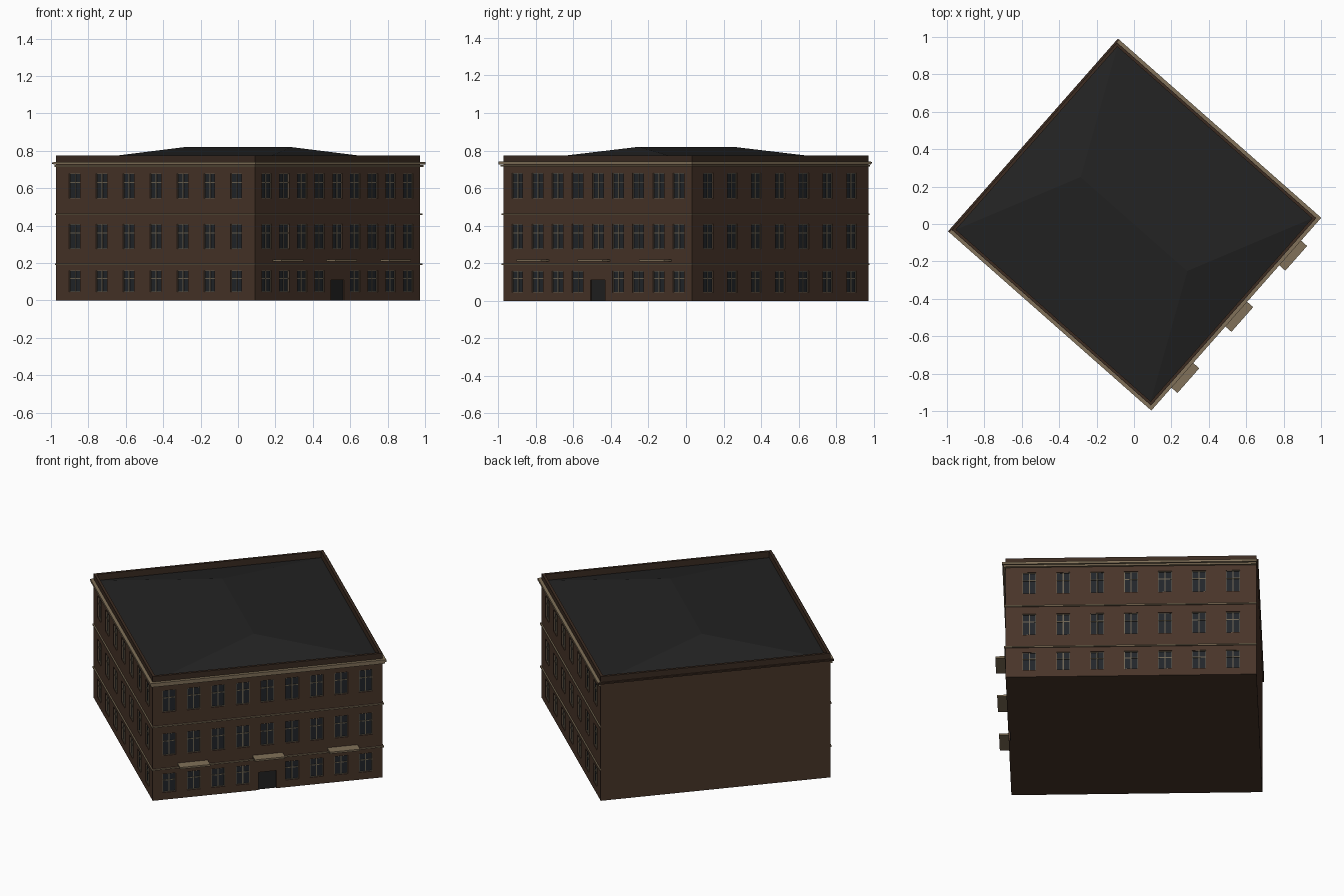
import bpy, bmesh, math

if "Cube" in bpy.data.objects:
    bpy.data.objects.remove(bpy.data.objects["Cube"])

A, B = 0.71, 0.668            # half sizes of the block in its own frame
EAVE, TOP, RIDGE = 0.736, 0.775, 0.82
TURN = math.radians(-41.4)    # the block stands turned on the plot
DEPTH = 0.012                 # window recess


def mat(name, col):
    m = bpy.data.materials.new(name)
    m.diffuse_color = (*col, 1)
    m.use_nodes = True
    m.node_tree.nodes["Principled BSDF"].inputs["Base Color"].default_value = m.diffuse_color
    return m


WALL = mat("brown_wall", (0.065, 0.035, 0.022))
PARAPET = mat("dark_brown", (0.043, 0.024, 0.015))
STONE = mat("tan_stone", (0.22, 0.165, 0.10))
FRAME = mat("frame_tan", (0.15, 0.125, 0.085))
ROOF = mat("roof_black", (0.0165, 0.0165, 0.0165))
GLASS = mat("dark_glass", (0.016, 0.019, 0.023))
DOOR = mat("door_dark", (0.015, 0.015, 0.015))


def box(bm, x0, x1, y0, y1, z0, z1):
    v = [bm.verts.new((x, y, z)) for z in (z0, z1)
         for x, y in ((x0, y0), (x1, y0), (x1, y1), (x0, y1))]
    for f in ((3, 2, 1, 0), (4, 5, 6, 7), (0, 1, 5, 4),
              (1, 2, 6, 5), (2, 3, 7, 6), (3, 0, 4, 7)):
        bm.faces.new([v[i] for i in f])


def facade_box(bm, side, s0, s1, d0, d1, z0, z1):
    """Box on a facade: s runs along the wall, d points out of it."""
    if side == "street":
        box(bm, A + d0, A + d1, s0, s1, z0, z1)
    elif side == "left":
        box(bm, s0, s1, -B - d1, -B - d0, z0, z1)
    else:
        box(bm, s0, s1, B + d0, B + d1, z0, z1)


def finish(bm, name, material):
    me = bpy.data.meshes.new(name)
    bm.to_mesh(me)
    bm.free()
    me.materials.append(material)
    ob = bpy.data.objects.new(name, me)
    ob.rotation_euler.z = TURN
    bpy.context.collection.objects.link(ob)
    return ob


# Window layout: (side, centre along wall, bottom, top)
W = 0.039
ROWS = ((0.045, 0.16), (0.275, 0.41), (0.545, 0.68))
windows = []
for side, count, step in (("street", 9, 0.143), ("left", 7, 0.192), ("right", 7, 0.192)):
    for row, (z0, z1) in enumerate(ROWS):
        for i in range(count):
            if side == "street" and row == 0 and i == 4:
                continue      # the door takes this bay
            windows.append((side, (i - (count - 1) / 2) * step, z0, z1))

# Main block with recessed openings
bm = bmesh.new()
box(bm, -A, A, -B, B, 0, EAVE)
body = finish(bm, "walls", WALL)
bm = bmesh.new()
for side, s, z0, z1 in windows:
    facade_box(bm, side, s - W, s + W, -DEPTH, 0.02, z0, z1)
facade_box(bm, "street", -0.052, 0.052, -DEPTH, 0.02, -0.02, 0.11)
cutter = finish(bm, "opening_cutter", WALL)
cutter.hide_render = True
cutter.hide_viewport = True
cut = body.modifiers.new("openings", "BOOLEAN")
cut.object = cutter
cut.operation = "DIFFERENCE"
cut.solver = "EXACT"

# Glass and frames
glass, frame = bmesh.new(), bmesh.new()
for side, s, z0, z1 in windows:
    facade_box(glass, side, s - W, s + W, -DEPTH - 0.002, -DEPTH + 0.003, z0, z1)
    t, zt = 0.003, z0 + (z1 - z0) * 0.64
    for s0, s1, b0, b1 in ((s - W, s - W + t, z0, z1), (s + W - t, s + W, z0, z1),
                           (s - t, s + t, z0, z1),
                           (s - W, s + W, z0, z0 + t), (s - W, s + W, z1 - t, z1),
                           (s - W, s + W, zt - t * 0.8, zt + t * 0.8)):
        facade_box(frame, side, s0, s1, -DEPTH, -DEPTH + 0.007, b0, b1)
finish(glass, "window_glass", GLASS)
finish(frame, "window_frames", FRAME)

# Door
bm = bmesh.new()
facade_box(bm, "street", -0.052, 0.052, -DEPTH - 0.002, -DEPTH + 0.004, 0, 0.11)
finish(bm, "front_door", DOOR)

# Stone bands and stepped cornice around the three windowed sides
for name, z0, z1, out in (("lower_band", 0.190, 0.198, 0.008),
                          ("upper_band", 0.457, 0.465, 0.008),
                          ("cornice_lower", 0.714, 0.724, 0.012),
                          ("cornice_upper", 0.727, 0.741, 0.019)):
    bm = bmesh.new()
    facade_box(bm, "street", -B - out, B + out, -0.001, out, z0, z1)
    facade_box(bm, "left", -A, A, -0.001, out, z0, z1)
    facade_box(bm, "right", -A, A, -0.001, out, z0, z1)
    finish(bm, name, STONE)

# Dark eave strip on the blank side
bm = bmesh.new()
box(bm, -A - 0.01, -A + 0.001, -B - 0.019, B + 0.019, 0.73, 0.739)
finish(bm, "blank_side_eave", PARAPET)

# Parapet
T = 0.016
bm = bmesh.new()
for sx in (-1, 1):
    xs = sorted((sx * A, sx * (A - T)))
    box(bm, *xs, -B, B, EAVE, TOP)
    ys = sorted((sx * B, sx * (B - T)))
    box(bm, -A + T, A - T, *ys, EAVE, TOP)
finish(bm, "parapet", PARAPET)

# Hipped roof
bm = bmesh.new()
x, y = A - T, B - T
c = [bm.verts.new((px, py, EAVE + 0.001)) for px, py in ((-x, -y), (x, -y), (x, y), (-x, y))]
r0, r1 = bm.verts.new((-0.38, 0, RIDGE)), bm.verts.new((0.38, 0, RIDGE))
for f in ((c[0], c[1], r1, r0), (c[1], c[2], r1), (c[2], c[3], r0, r1), (c[3], c[0], r0)):
    bm.faces.new(f)
finish(bm, "hipped_roof", ROOF)

# Canopies over the street side
bm = bmesh.new()
for s in (-0.436, 0, 0.436):
    facade_box(bm, "street", s - 0.088, s + 0.088, -0.001, 0.062, 0.209, 0.220)
finish(bm, "canopies", STONE)
